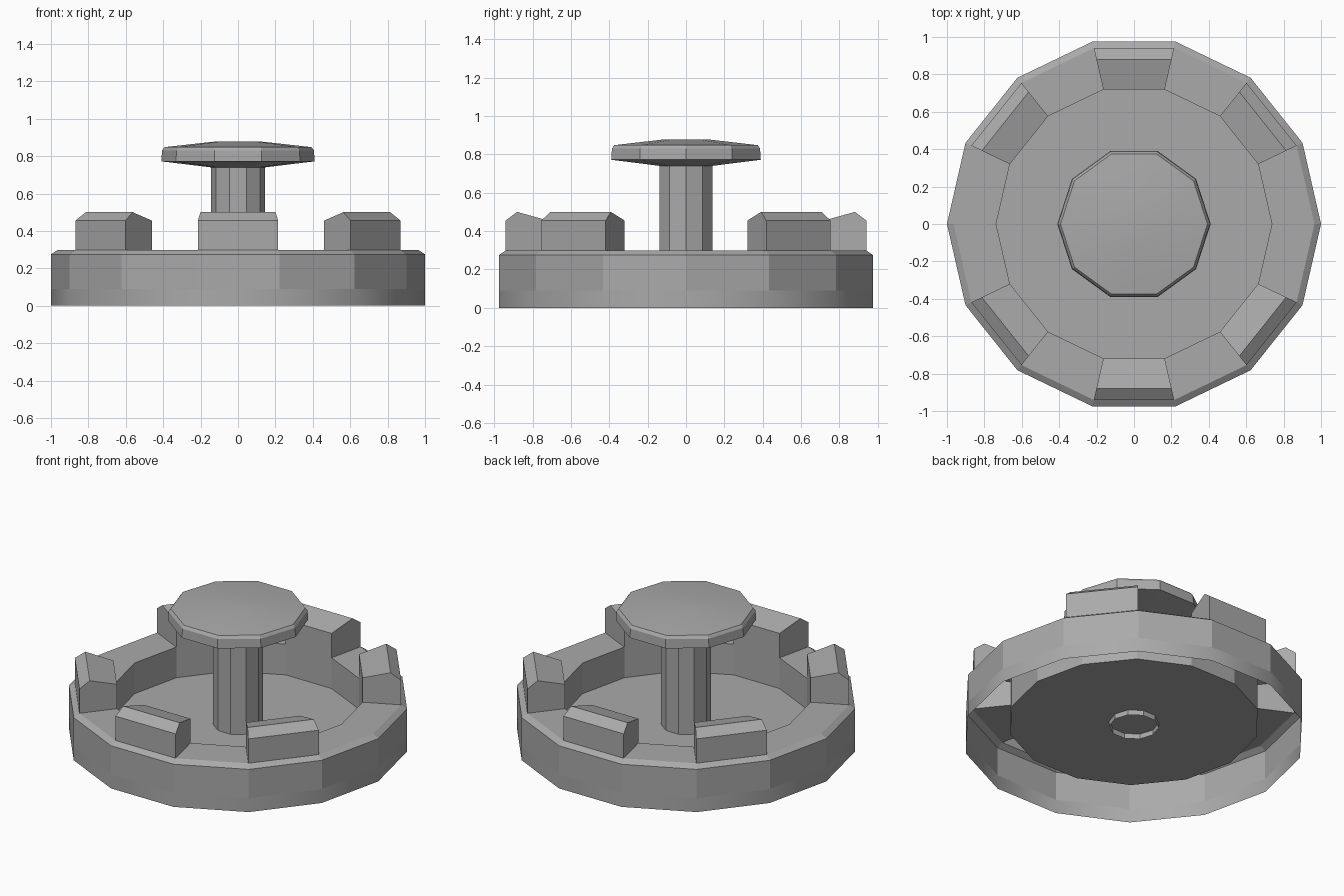
import bpy
import bmesh
from math import cos, sin, tau

old = bpy.data.objects.get("Cube")
if old:
    bpy.data.objects.remove(old, do_unlink=True)

# Single grey material
grey = bpy.data.materials.new("plain grey")
grey.use_nodes = True
colour = (0.4, 0.4, 0.4, 1)
grey.diffuse_color = colour
grey.node_tree.nodes["Principled BSDF"].inputs["Base Color"].default_value = colour


def ring(bm, sides, radius, z):
    return [bm.verts.new((radius * cos(tau * i / sides),
                          radius * sin(tau * i / sides), z)) for i in range(sides)]


def bridge(bm, a, b, smooth=False, skip=()):
    """Join two rings; runs outward-facing when b lies above a."""
    n = len(a)
    for i in range(n):
        if i not in skip:
            j = (i + 1) % n
            face = bm.faces.new((a[i], a[j], b[j], b[i]))
            face.smooth = smooth


def finish(bm, name):
    mesh = bpy.data.meshes.new(name)
    bm.to_mesh(mesh)
    bm.free()
    mesh.materials.append(grey)
    obj = bpy.data.objects.new(name, mesh)
    bpy.context.collection.objects.link(obj)
    return obj


SIDES = 14
BLOCKS = (1, 3, 5, 8, 10, 12)   # rim segments that carry a raised block

# Open-bottomed tray: outer wall, chamfer, rim, inner wall and floor
bm = bmesh.new()
foot = ring(bm, SIDES, 1.0, 0)
band = ring(bm, SIDES, 1.0, 0.09)
shoulder = ring(bm, SIDES, 1.0, 0.275)
rim_out = ring(bm, SIDES, 0.965, 0.298)
rim_in = ring(bm, SIDES, 0.737, 0.298)
floor = ring(bm, SIDES, 0.737, 0.1)
bridge(bm, foot, band, smooth=True)
bridge(bm, band, shoulder)
bridge(bm, shoulder, rim_out)
bridge(bm, rim_out, rim_in, skip=BLOCKS)
bridge(bm, rim_in, floor)
bm.faces.new(floor)

# Raised blocks with a ridged top, hollow underneath
for i in BLOCKS:
    ends = []
    for k in (i, (i + 1) % SIDES):
        a = tau * k / SIDES
        top = [bm.verts.new((r * cos(a), r * sin(a), z))
               for r, z in ((0.965, 0.455), (0.903, 0.5), (0.737, 0.455))]
        ends.append([rim_out[k], *top, rim_in[k]])
    first, second = ends
    for k in range(4):
        bm.faces.new((first[k], second[k], second[k + 1], first[k + 1]))
    bm.faces.new(first)
    bm.faces.new(second[::-1])
finish(bm, "tray_with_blocks")

# Post, open below the floor
bm = bmesh.new()
bridge(bm, ring(bm, 10, 0.145, 0.067), ring(bm, 10, 0.145, 0.74))
finish(bm, "post")

# Cap with sloped underside and a gently domed top
bm = bmesh.new()
profile = ((0.145, 0.74), (0.41, 0.772), (0.406, 0.83), (0.393, 0.848), (0.13, 0.877))
rings = [ring(bm, 10, r, z) for r, z in profile]
for k in range(len(rings) - 1):
    bridge(bm, rings[k], rings[k + 1], smooth=(k == 3))
bm.faces.new(rings[-1]).smooth = True
finish(bm, "cap")
